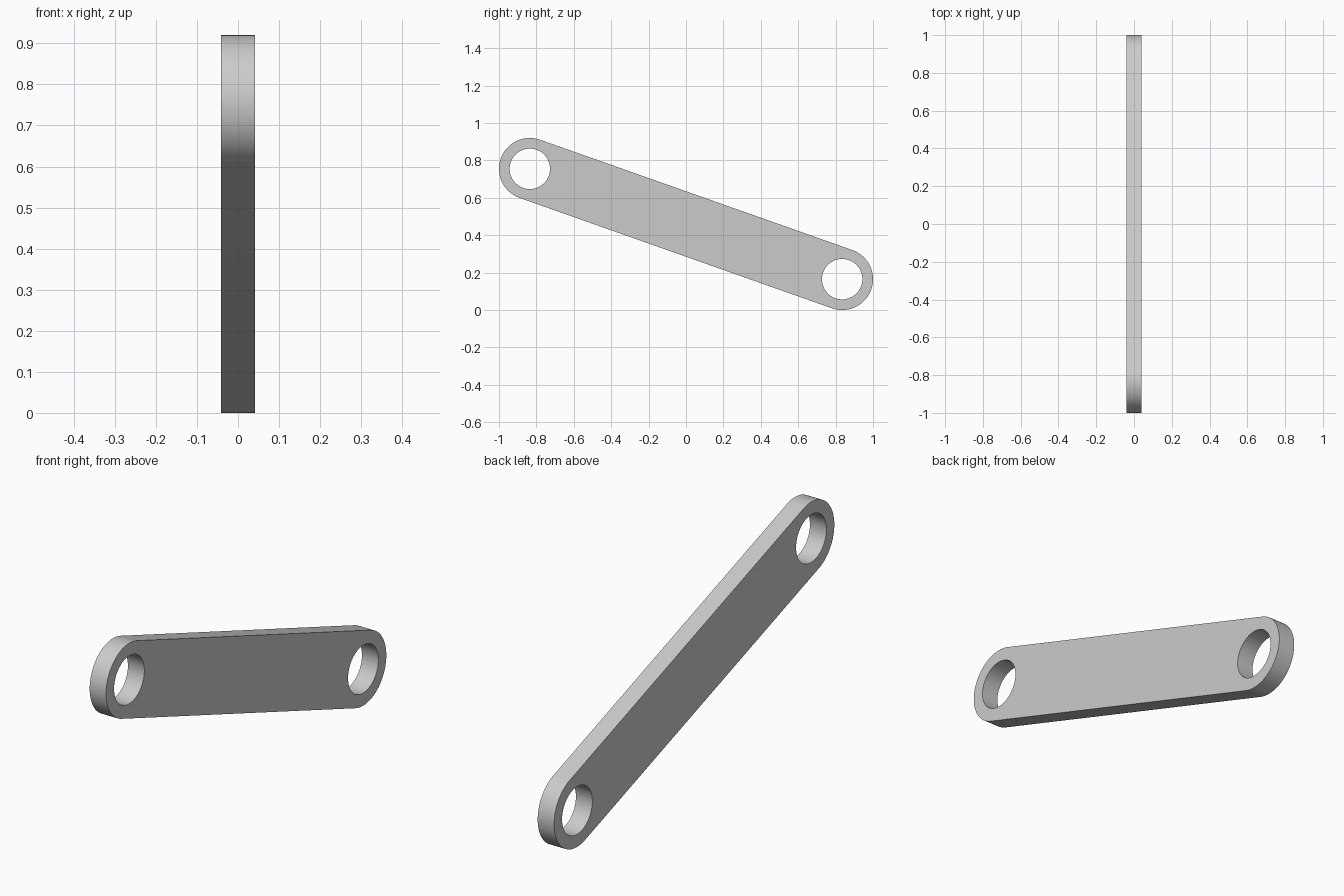
import bpy, bmesh
from math import atan2, cos, sin, pi
from mathutils import Vector

if "Cube" in bpy.data.objects:
    bpy.data.objects.remove(bpy.data.objects["Cube"], do_unlink=True)

END_RADIUS, HOLE_RADIUS, HALF_THICKNESS = 0.165, 0.108, 0.041
HIGH, LOW = Vector((0, -0.835, 0.755)), Vector((0, 0.835, 0.165))
STEPS = 48

grey = bpy.data.materials.new("plain grey")
grey.use_nodes = True
grey.diffuse_color = (0.6, 0.6, 0.6, 1)
grey.node_tree.nodes["Principled BSDF"].inputs["Base Color"].default_value = grey.diffuse_color


def arc(centre, radius, start, sweep, count):
    """Points on a circle in the side plane."""
    angles = [start + sweep * i / count for i in range(count + 1)]
    return [centre + Vector((0, cos(a), sin(a))) * radius for a in angles]


def extrude_profile(name, points, half):
    """Solid made from a closed side profile, centred on x = 0."""
    bm = bmesh.new()
    face = bm.faces.new([bm.verts.new(p - Vector((half, 0, 0))) for p in points])
    result = bmesh.ops.extrude_face_region(bm, geom=[face])
    top = [v for v in result["geom"] if isinstance(v, bmesh.types.BMVert)]
    bmesh.ops.translate(bm, verts=top, vec=(2 * half, 0, 0))
    bmesh.ops.recalc_face_normals(bm, faces=bm.faces)
    mesh = bpy.data.meshes.new(name)
    bm.to_mesh(mesh)
    bm.free()
    mesh.materials.append(grey)
    obj = bpy.data.objects.new(name, mesh)
    bpy.context.collection.objects.link(obj)
    return obj


# Link bar with rounded ends
run = LOW - HIGH
tilt = atan2(run.z, run.y)
outline = (arc(LOW, END_RADIUS, tilt - pi / 2, pi, STEPS)
           + arc(HIGH, END_RADIUS, tilt + pi / 2, pi, STEPS))
bar = extrude_profile("link_bar", outline, HALF_THICKNESS)
bpy.context.view_layer.objects.active = bar
bar.select_set(True)

# Pin holes through both ends
for centre in (HIGH, LOW):
    circle = arc(centre, HOLE_RADIUS, 0, 2 * pi, 2 * STEPS)[:-1]
    cutter = extrude_profile("hole_cutter", circle, 2 * HALF_THICKNESS)
    cutter.hide_render = True
    cut = bar.modifiers.new("pin_hole", "BOOLEAN")
    cut.operation = "DIFFERENCE"
    cut.solver = "EXACT"
    cut.object = cutter
    bpy.ops.object.modifier_apply(modifier=cut.name)
    bpy.data.objects.remove(cutter, do_unlink=True)

bpy.ops.object.shade_smooth_by_angle(angle=pi / 6)
